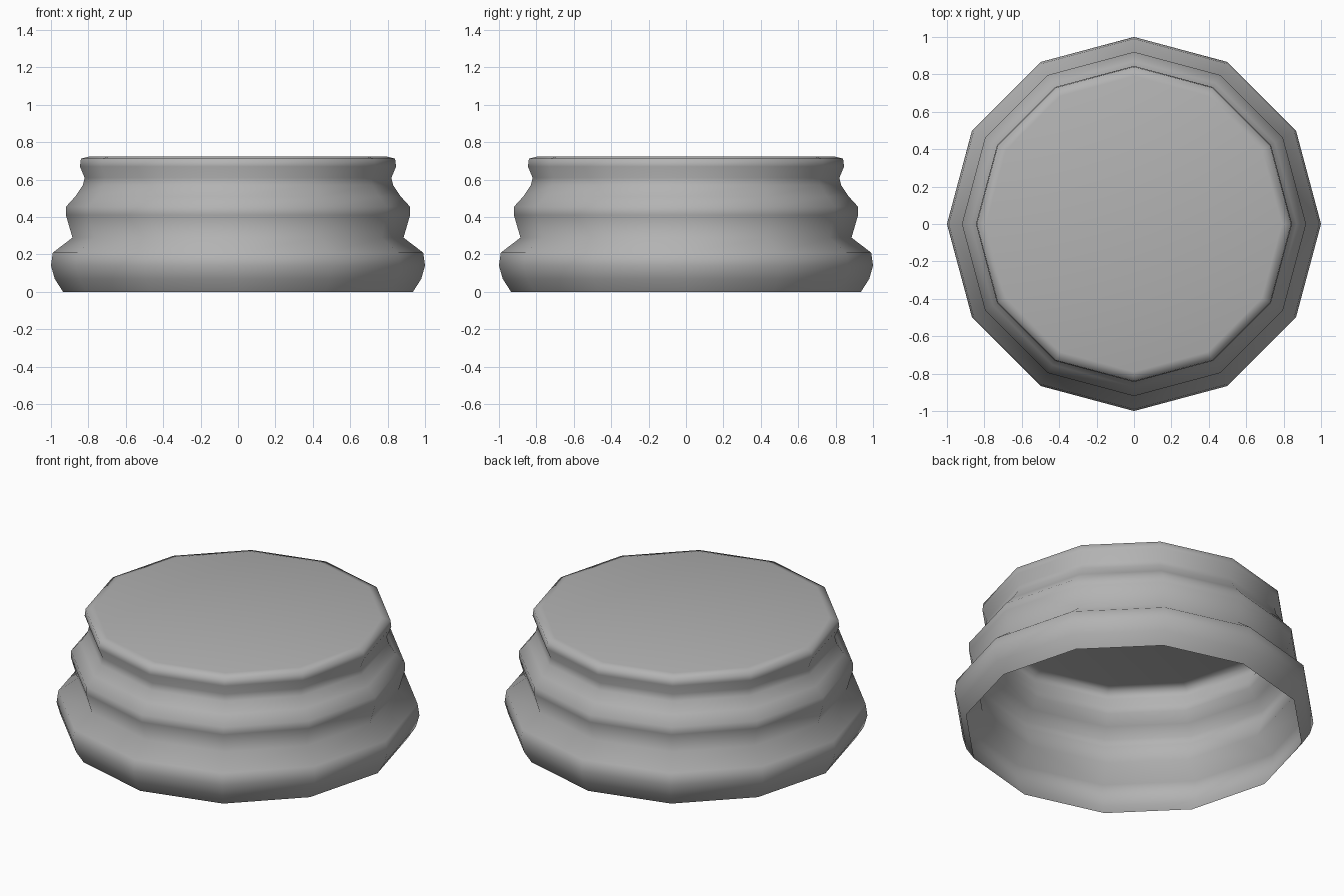
import bpy, bmesh
from math import cos, sin, tau

cube = bpy.data.objects.get("Cube")
if cube:
    bpy.data.objects.remove(cube, do_unlink=True)

SIDES = 12

# Plain grey finish
grey = bpy.data.materials.new("plain_grey")
grey.use_nodes = True
colour = (0.45, 0.45, 0.45, 1)
grey.diffuse_color = colour
grey.node_tree.nodes["Principled BSDF"].inputs["Base Color"].default_value = colour

# Radius and height, from the open bottom rim up to the flat top
profile = [
    (0.935, 0), (0.98, 0.07), (1, 0.14), (0.99, 0.21),      # base bulge
    (0.885, 0.29), (0.92, 0.41), (0.92, 0.455),             # groove and middle ridge
    (0.87, 0.51), (0.83, 0.57), (0.82, 0.61),               # sloping neck
    (0.845, 0.67), (0.84, 0.712), (0.79, 0.725),            # top lip
]

# Turned shell, open underneath
bm = bmesh.new()
rings = [[bm.verts.new((r * cos(tau * i / SIDES), r * sin(tau * i / SIDES), z))
          for i in range(SIDES)] for r, z in profile]
for low, high in zip(rings, rings[1:]):
    for i in range(SIDES):
        j = (i + 1) % SIDES
        bm.faces.new((low[i], low[j], high[j], high[i]))

# Flat top
bm.faces.new(rings[-1])
for face in bm.faces:
    face.smooth = True

mesh = bpy.data.meshes.new("ribbed_cap")
bm.to_mesh(mesh)
bm.free()
mesh.materials.append(grey)
cap = bpy.data.objects.new("ribbed_cap", mesh)
bpy.context.collection.objects.link(cap)
